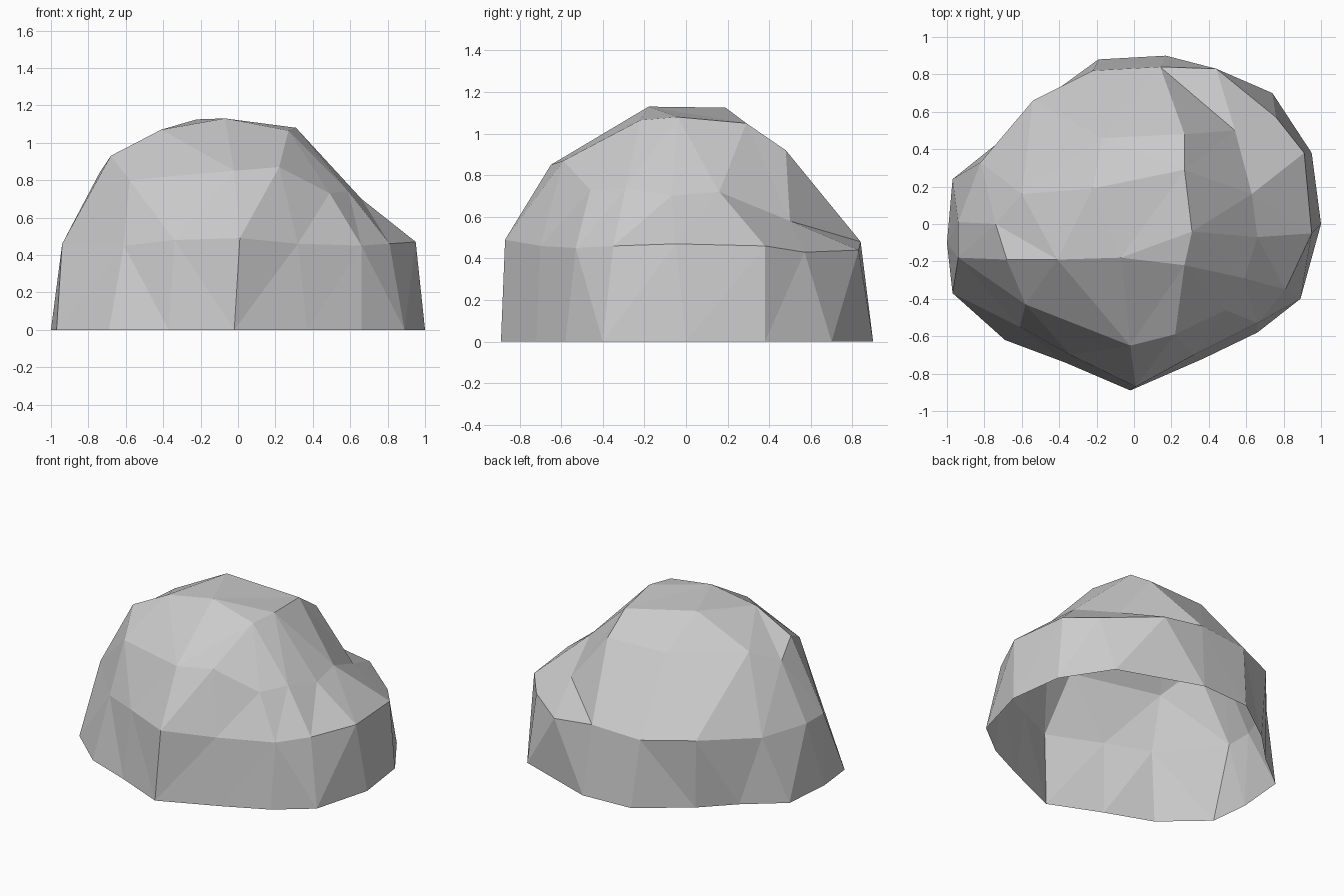
import bpy
import bmesh
from mathutils import Vector

default_cube = bpy.data.objects.get("Cube")
if default_cube:
    bpy.data.objects.remove(default_cube, do_unlink=True)


def make_material(name, colour):
    material = bpy.data.materials.new(name)
    material.use_nodes = True
    material.diffuse_color = colour
    shader = next(n for n in material.node_tree.nodes if n.type == "BSDF_PRINCIPLED")
    shader.inputs["Base Color"].default_value = colour
    shader.inputs["Roughness"].default_value = 0.9
    return material


def add_ring(mesh, points):
    """Create one contour of the rock, listed counterclockwise from the front."""
    return [mesh.verts.new(Vector(point)) for point in points]


def stitch(mesh, lower, upper):
    """Join two contours with triangles, always taking the shorter diagonal."""
    low_count, high_count = len(lower), len(upper)
    low = high = 0
    while low < low_count or high < high_count:
        a, b = lower[low % low_count], upper[high % high_count]
        next_a = lower[(low + 1) % low_count]
        next_b = upper[(high + 1) % high_count]
        along_lower = (next_a.co - b.co).length
        along_upper = (next_b.co - a.co).length
        if high == high_count or (low < low_count and along_lower <= along_upper):
            mesh.faces.new((a, next_a, b))
            low += 1
        else:
            mesh.faces.new((a, next_b, b))
            high += 1


# Open rim resting on the ground
rim_outline = [
    (-.02, -.89), (.37, -.72), (.66, -.58), (.89, -.4), (1, 0), (.95, .38),
    (.74, .7), (.17, .9), (-.19, .88), (-.52, .64), (-.72, .44),
    (-.97, .24), (-1, -.1), (-.97, -.37), (-.69, -.62), (-.37, -.74),
]

# Shoulder where the steep sides start to lean inwards
shoulder_points = [
    (.01, -.87, .49), (.32, -.7, .46), (.66, -.53, .45), (.81, -.35, .46),
    (.95, -.05, .47), (.91, .38, .46), (.76, .57, .43), (.44, .83, .44),
    (.14, .84, .48), (-.22, .82, .46), (-.54, .66, .48), (-.82, .33, .45),
    (-.94, .01, .46), (-.94, -.18, .46), (-.61, -.55, .45), (-.34, -.7, .48),
]

# Upper slope, with a hollow at the back left
slope_points = [
    (-.02, -.65, .85), (.22, -.59, .87), (.49, -.46, .73), (.59, -.29, .74),
    (.66, -.07, .7), (.63, .16, .72), (.54, .5, .58), (.27, .48, .92),
    (-.17, .46, .92), (-.6, .16, .93), (-.74, 0, .84), (-.68, -.19, .93),
    (-.58, -.43, .8),
]

# Crest around the blunt summit
crest_points = [
    (-.07, -.18, 1.13), (.27, -.22, 1.065), (.31, -.04, 1.08),
    (.27, .29, 1.05), (-.22, .19, 1.125), (-.41, -.19, 1.07),
]

# Boulder surface
rock_mesh = bmesh.new()
contours = [
    add_ring(rock_mesh, [(x, y, 0) for x, y in rim_outline]),
    add_ring(rock_mesh, shoulder_points),
    add_ring(rock_mesh, slope_points),
    add_ring(rock_mesh, crest_points),
]
for lower, upper in zip(contours, contours[1:]):
    stitch(rock_mesh, lower, upper)

# Summit facets fan out from the highest corner
summit, *crest = contours[-1]
for first, second in zip(crest, crest[1:]):
    rock_mesh.faces.new((summit, first, second))

bmesh.ops.recalc_face_normals(rock_mesh, faces=rock_mesh.faces)
for face in rock_mesh.faces:
    face.smooth = False

boulder_data = bpy.data.meshes.new("boulder")
rock_mesh.to_mesh(boulder_data)
rock_mesh.free()
boulder_data.materials.append(make_material("stone grey", (.6, .6, .6, 1)))
boulder = bpy.data.objects.new("boulder", boulder_data)
bpy.context.collection.objects.link(boulder)
